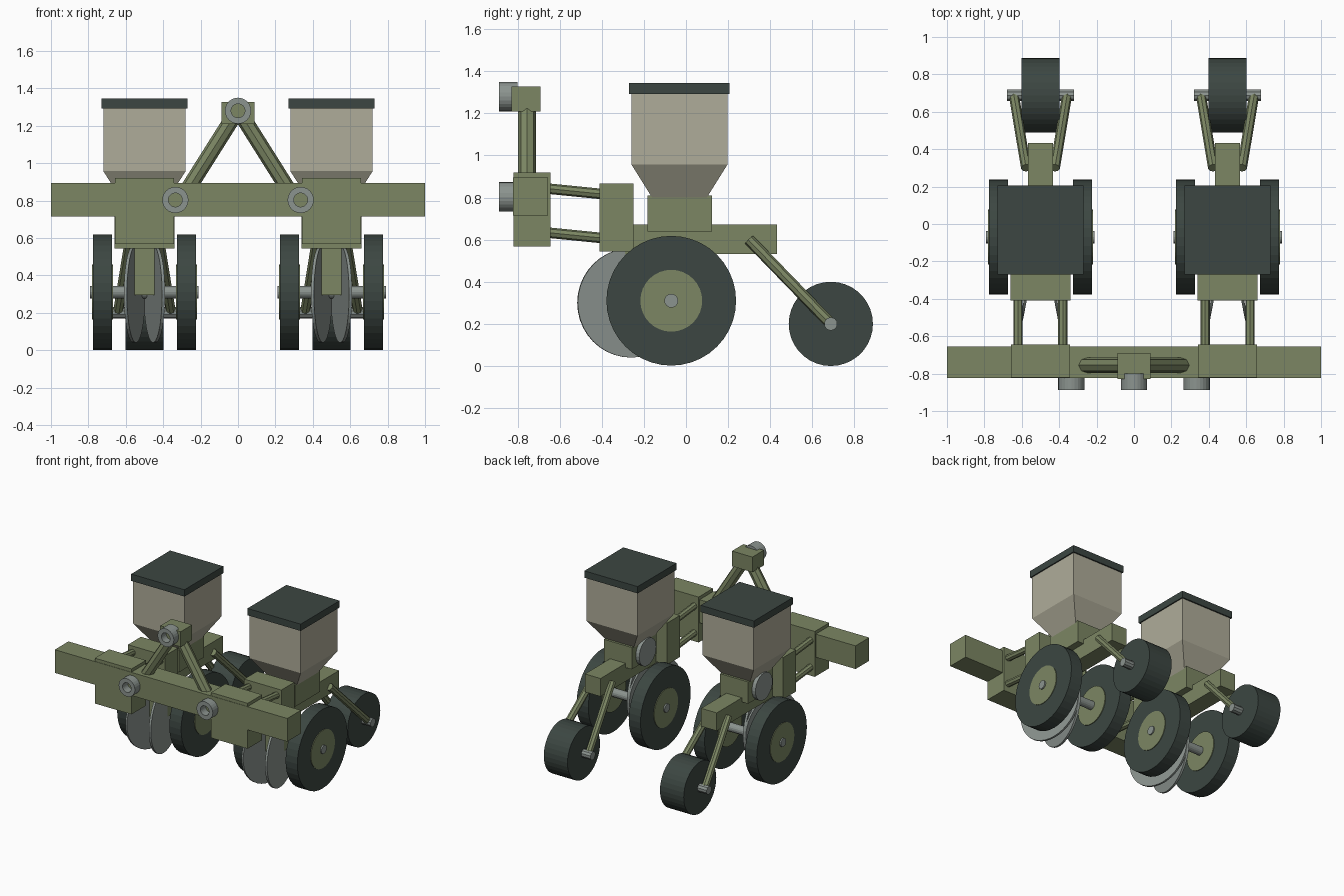
import bpy, bmesh, math
from mathutils import Vector

cube = bpy.data.objects.get("Cube")
if cube:
    bpy.data.objects.remove(cube, do_unlink=True)


def material(name, rgb):
    m = bpy.data.materials.new(name)
    m.use_nodes = True
    m.diffuse_color = (*rgb, 1)
    m.node_tree.nodes["Principled BSDF"].inputs["Base Color"].default_value = (*rgb, 1)
    return m


GREEN = material("olive_green", (0.20, 0.24, 0.125))
DARK = material("dark_rubber", (0.045, 0.062, 0.054))
BEIGE = material("hopper_beige", (0.43, 0.415, 0.32))
STEEL = material("steel_grey", (0.26, 0.295, 0.275))


def finish(name, bm, mat):
    bmesh.ops.recalc_face_normals(bm, faces=bm.faces)
    mesh = bpy.data.meshes.new(name)
    bm.to_mesh(mesh)
    bm.free()
    mesh.materials.append(mat)
    obj = bpy.data.objects.new(name, mesh)
    bpy.context.collection.objects.link(obj)
    return obj


def box(name, x, y, z, mat):
    """Box from (min, max) pairs on each axis."""
    bm = bmesh.new()
    bmesh.ops.create_cube(bm, size=1)
    for v in bm.verts:
        v.co = [r[0] if c < 0 else r[1] for c, r in zip(v.co, (x, y, z))]
    return finish(name, bm, mat)


def rod(name, a, b, radius, mat, sides=8):
    """Cylinder running from point a to point b."""
    a, b = Vector(a), Vector(b)
    bm = bmesh.new()
    bmesh.ops.create_cone(bm, cap_ends=True, segments=sides, radius1=radius,
                          radius2=radius, depth=(b - a).length)
    turn = (b - a).to_track_quat('Z', 'Y')
    for v in bm.verts:
        v.co = turn @ v.co + (a + b) / 2
    return finish(name, bm, mat)


def loft(name, sections, mat):
    """Stack of rectangles: (half x, half y, z), centred on the origin."""
    bm = bmesh.new()
    rings = [[bm.verts.new((sx * hx, sy * hy, z))
              for sx, sy in ((-1, -1), (1, -1), (1, 1), (-1, 1))]
             for hx, hy, z in sections]
    for low, high in zip(rings, rings[1:]):
        for i in range(4):
            j = (i + 1) % 4
            bm.faces.new((low[i], low[j], high[j], high[i]))
    bm.faces.new(rings[0])
    bm.faces.new(rings[-1])
    return finish(name, bm, mat)


def bushing(name, x, z):
    """Open steel ring along y, at the front of the hitch."""
    bm = bmesh.new()
    n = 24
    rings = []
    for r, y in ((0.07, -0.888), (0.07, -0.8), (0.037, -0.8), (0.037, -0.888)):
        rings.append([bm.verts.new((x + r * math.cos(math.tau * i / n), y,
                                    z + r * math.sin(math.tau * i / n))) for i in range(n)])
    for k in range(4):
        p, q = rings[k], rings[(k + 1) % 4]
        for i in range(n):
            j = (i + 1) % n
            bm.faces.new((p[i], p[j], q[j], q[i]))
    return finish(name, bm, STEEL)


# Toolbar and three-point hitch
box("toolbar", (-1, 1), (-0.823, -0.655), (0.715, 0.895), GREEN)
box("hitch_block", (-0.088, 0.088), (-0.83, -0.69), (1.21, 1.328), GREEN)
bushing("top_hitch_bushing", 0, 1.28)
for s, side in ((1, "left"), (-1, "right")):
    rod(side + "_hitch_brace", (s * 0.3, -0.755, 0.81), (s * 0.01, -0.755, 1.27), 0.042, GREEN)
    bushing(side + "_hitch_bushing", s * 0.335, 0.803)


def row_unit(cx, tag):
    def span(half):
        return (cx - half, cx + half)

    # Mounting clamp, parallel links and frame
    box(tag + "_clamp", span(0.158), (-0.82, -0.643), (0.567, 0.92), GREEN)
    box(tag + "_frame_head", span(0.16), (-0.41, -0.25), (0.543, 0.867), GREEN)
    box(tag + "_frame_beam", span(0.067), (-0.3, 0.432), (0.533, 0.673), GREEN)
    box(tag + "_opener_shank", span(0.055), (-0.3, -0.18), (0.295, 0.56), GREEN)

    # Seed meter with its round cover, hopper and lid
    box(tag + "_seed_meter", span(0.12), (-0.183, 0.123), (0.64, 0.81), GREEN)
    rod(tag + "_meter_cover", (cx - 0.11, -0.03, 0.725), (cx - 0.15, -0.03, 0.725), 0.105, STEEL, 24)
    hopper = loft(tag + "_hopper", [(0.12, 0.13, 0.8), (0.22, 0.228, 0.957), (0.22, 0.228, 1.3)], BEIGE)
    hopper.location = (cx, -0.031, 0)
    box(tag + "_hopper_lid", span(0.229), (-0.271, 0.207), (1.292, 1.345), DARK)

    # Gauge wheel and press wheel axles, press wheel
    rod(tag + "_gauge_axle", (cx - 0.29, -0.07, 0.31), (cx + 0.29, -0.07, 0.31), 0.033, STEEL, 16)
    rod(tag + "_press_axle", (cx - 0.18, 0.688, 0.2), (cx + 0.18, 0.688, 0.2), 0.032, STEEL, 10)
    rod(tag + "_press_wheel", (cx - 0.102, 0.688, 0.2), (cx + 0.102, 0.688, 0.2), 0.2, DARK, 36)

    for s, side in ((1, "_left"), (-1, "_right")):
        name = tag + side
        for level, z in (("upper", 0.842), ("lower", 0.633)):
            rod(f"{name}_{level}_link", (cx + s * 0.12, -0.7, z + 0.005),
                (cx + s * 0.12, -0.35, z - 0.03), 0.025, GREEN)
        rod(name + "_gauge_wheel", (cx + s * 0.174, -0.07, 0.31),
            (cx + s * 0.275, -0.07, 0.31), 0.308, DARK, 40)
        rod(name + "_gauge_hub", (cx + s * 0.168, -0.07, 0.31),
            (cx + s * 0.28, -0.07, 0.31), 0.147, GREEN, 32)
        rod(name + "_press_arm", (cx + s * 0.077, 0.3, 0.6),
            (cx + s * 0.142, 0.688, 0.2), 0.027, GREEN)

        # Opener discs toe out toward the front
        centre = Vector((cx + s * 0.053, -0.26, 0.3))
        axis = Vector((s * math.cos(0.19), math.sin(0.19), 0)) * 0.008
        rod(name + "_opener_disc", centre - axis, centre + axis, 0.26, STEEL, 40)


row_unit(0.5, "left_row")
row_unit(-0.5, "right_row")
